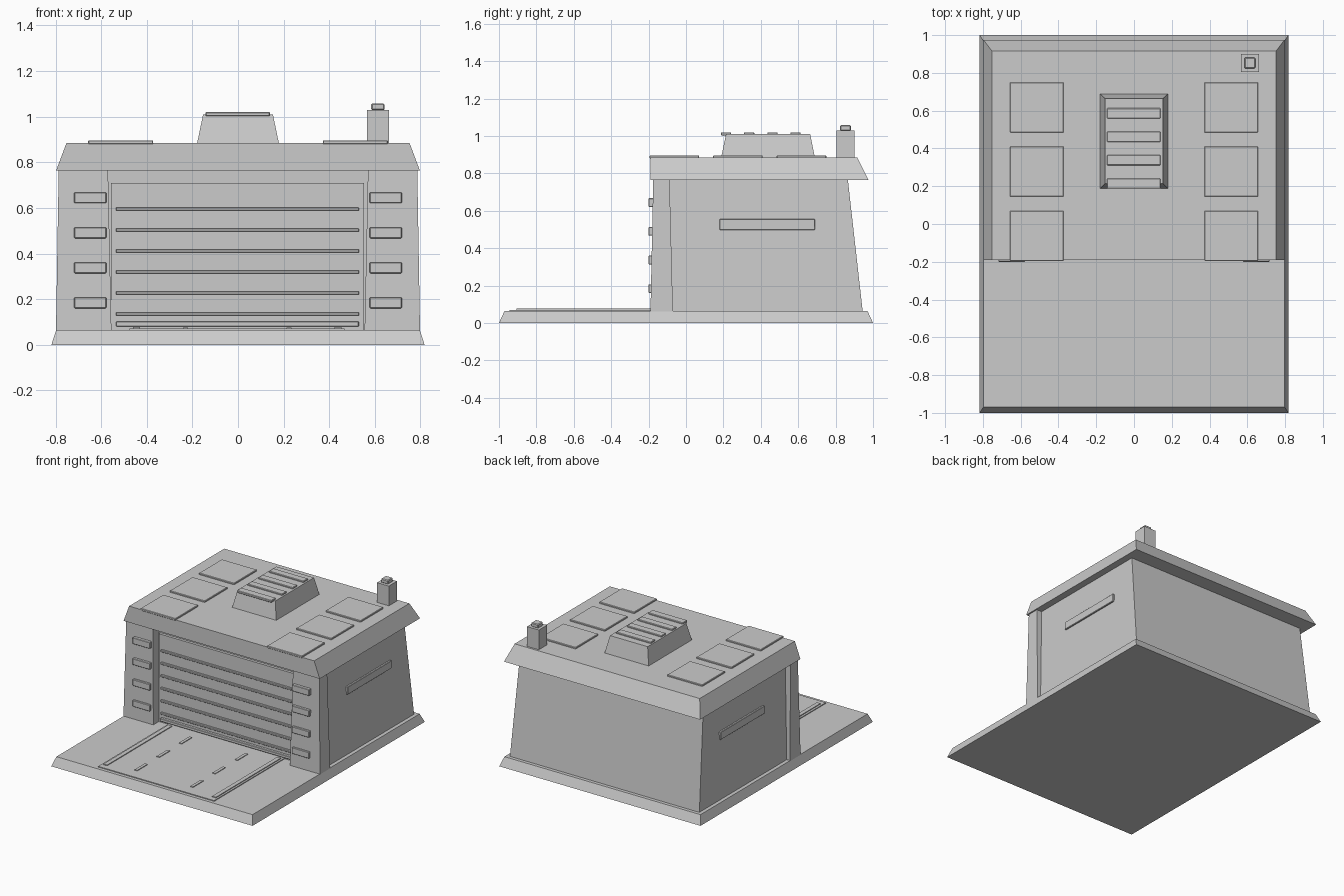
import bpy


def frustum(name, low, high, z0, z1, bevel=0.0):
    """Tapered block: low and high are (x0, x1, y0, y1) at heights z0 and z1."""
    verts = []
    for (x0, x1, y0, y1), z in ((low, z0), (high, z1)):
        verts += [(x0, y0, z), (x1, y0, z), (x1, y1, z), (x0, y1, z)]
    faces = [(3, 2, 1, 0), (4, 5, 6, 7)]
    faces += [(i, (i + 1) % 4, (i + 1) % 4 + 4, i + 4) for i in range(4)]
    mesh = bpy.data.meshes.new(name)
    mesh.from_pydata(verts, [], faces)
    obj = bpy.data.objects.new(name, mesh)
    bpy.context.collection.objects.link(obj)
    if bevel:
        mod = obj.modifiers.new("bevel", "BEVEL")
        mod.width, mod.segments = bevel, 1
    return obj


def box(name, x0, x1, y0, y1, z0, z1, bevel=0.0):
    return frustum(name, (x0, x1, y0, y1), (x0, x1, y0, y1), z0, z1, bevel)


def mirrored(obj):
    """Repeat a part on the other side of x = 0."""
    obj.modifiers.new("mirror", "MIRROR").use_axis[0] = True
    return obj


# Ground slab, main walls and roof
frustum("base_slab", (-0.818, 0.818, -1, 1), (-0.797, 0.797, -0.97, 0.97), 0, 0.065)
frustum("walls", (-0.77, 0.77, -0.105, 0.945), (-0.745, 0.745, -0.105, 0.865), 0.06, 0.77)
frustum("roof", (-0.797, 0.797, -0.19, 0.975), (-0.752, 0.752, -0.19, 0.915), 0.765, 0.885)

# Door pillars with their marker lamps
mirrored(frustum("door_pillar", (0.555, 0.798, -0.19, -0.07),
                 (0.57, 0.786, -0.175, -0.088), 0.06, 0.77))
for i in range(4):
    z = 0.16 + i * 0.1535
    mirrored(box(f"pillar_lamp_{i}", 0.577, 0.718, -0.2, -0.165, z, z + 0.047, 0.003))

# Roller door
box("door_panel", -0.556, 0.552, -0.125, -0.09, 0.06, 0.71)
for i in range(6):
    z = 0.135 + i * 0.092
    box(f"door_rib_{i}", -0.535, 0.53, -0.14, -0.12, z - 0.007, z + 0.007, 0.002)
box("door_bottom_bar", -0.535, 0.53, -0.145, -0.12, 0.08, 0.102, 0.003)

# Side windows
mirrored(box("side_window", 0.74, 0.766, 0.18, 0.69, 0.498, 0.556, 0.003))

# Roof panels
for i in range(3):
    y = -0.195 + i * 0.34
    mirrored(box(f"roof_panel_{i}", 0.372, 0.657, y, y + 0.265, 0.88, 0.896, 0.003))

# Roof vent with louvres
frustum("roof_vent", (-0.18, 0.18, 0.187, 0.69), (-0.153, 0.153, 0.214, 0.664), 0.88, 1.01)
for i in range(4):
    y = 0.187 + i * 0.124
    box(f"vent_louvre_{i}", -0.142, 0.14, y, y + 0.054, 1.003, 1.02, 0.003)

# Chimney
box("chimney", 0.566, 0.662, 0.805, 0.9, 0.88, 1.03)
box("chimney_cap", 0.584, 0.642, 0.824, 0.882, 1.028, 1.058, 0.005)

# Driveway with rails and dashes
box("driveway", -0.475, 0.468, -0.945, -0.11, 0.06, 0.071)
for side, x in (("left", -0.445), ("right", 0.439)):
    box(f"drive_rail_{side}", x - 0.015, x + 0.015, -0.905, -0.15, 0.065, 0.077)
for side, x in (("left", -0.23), ("right", 0.224)):
    for i in range(3):
        y = -0.857 + i * 0.258
        box(f"drive_dash_{side}_{i}", x - 0.011, x + 0.011, y, y + 0.12, 0.065, 0.076)
